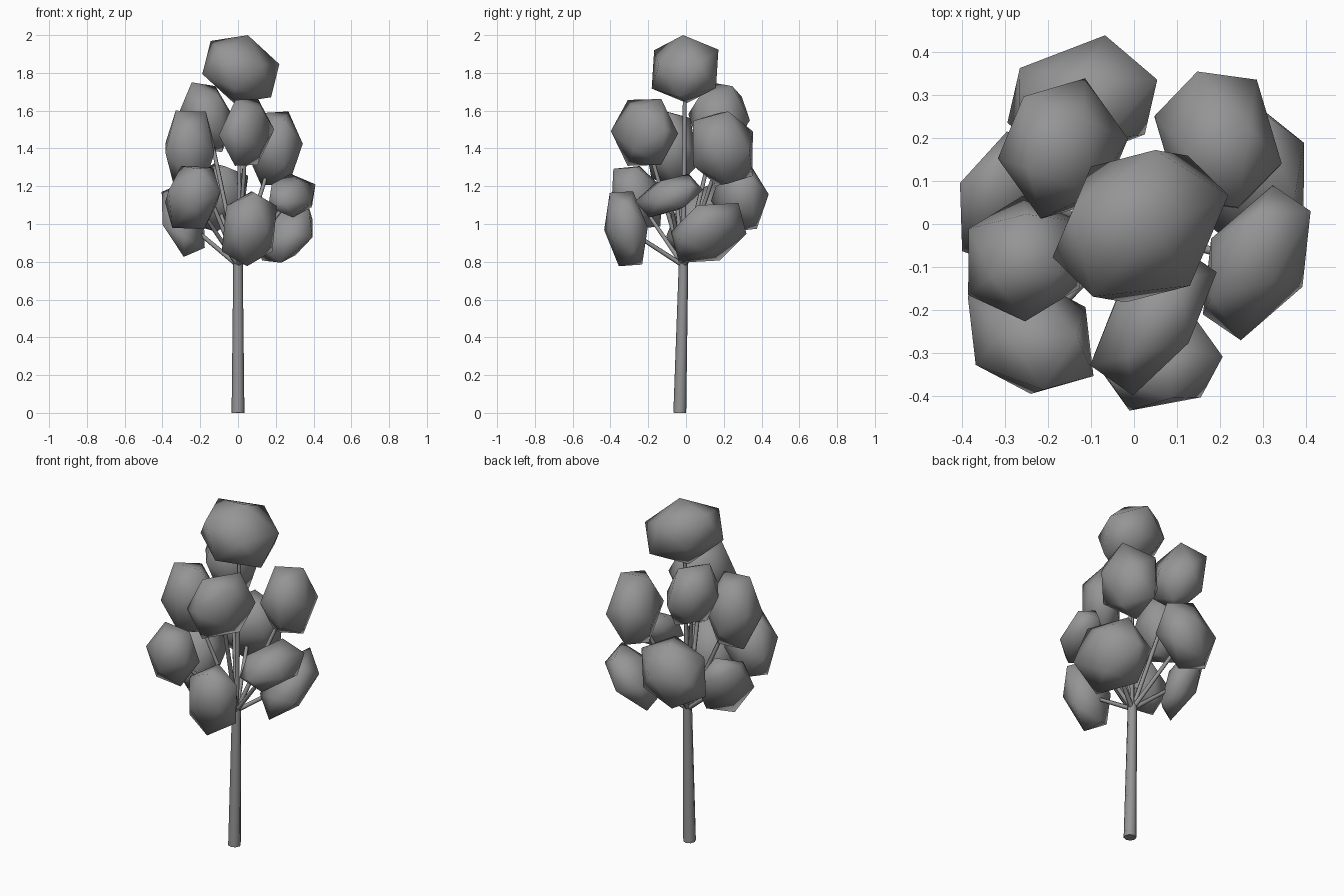
import bpy, bmesh, math
from mathutils import Vector, Matrix

if "Cube" in bpy.data.objects:
    bpy.data.objects.remove(bpy.data.objects["Cube"])

PHI = (1 + math.sqrt(5)) / 2
grey = bpy.data.materials.new("plain grey")
grey.diffuse_color = (0.3, 0.3, 0.3, 1)
grey.use_nodes = True
grey.node_tree.nodes["Principled BSDF"].inputs["Base Color"].default_value = grey.diffuse_color


def finish(bm, name):
    bmesh.ops.recalc_face_normals(bm, faces=bm.faces)
    mesh = bpy.data.meshes.new(name)
    bm.to_mesh(mesh)
    bm.free()
    mesh.materials.append(grey)
    obj = bpy.data.objects.new(name, mesh)
    bpy.context.collection.objects.link(obj)
    bpy.ops.object.select_all(action='DESELECT')
    obj.select_set(True)
    bpy.context.view_layer.objects.active = obj
    return obj


def rod(name, a, b, r1, r2, sides):
    """Tapered rod between two points."""
    a, b = Vector(a), Vector(b)
    bm = bmesh.new()
    bmesh.ops.create_cone(bm, cap_ends=True, segments=sides, radius1=r1, radius2=r2,
                          depth=(b - a).length)
    turn = (b - a).to_track_quat('Z', 'Y').to_matrix().to_4x4()
    bm.transform(Matrix.Translation((a + b) / 2) @ turn)
    finish(bm, name)
    bpy.ops.object.shade_smooth_by_angle(angle=math.radians(60))


def clump(name, center, q1, q2, q3):
    """Smooth stretched icosahedron; q1-q2-q3 are three corners in a row on its rim."""
    center, q1, q2, q3 = (Vector(p) for p in (center, q1, q2, q3))
    w = PHI * (q1 + q3) - q2
    axes = (q1, q2, q3, w, (q1 + q2) / PHI - w, (q1 + w) / PHI - q2)
    bm = bmesh.new()
    for axis in axes:
        bm.verts.new(center + axis)
        bm.verts.new(center - axis)
    bmesh.ops.convex_hull(bm, input=bm.verts)
    finish(bm, name)
    bpy.ops.object.shade_smooth()


# Trunk, leaning slightly back
rod("trunk", (0, -0.033, 0), (0, -0.013, 0.8), 0.034, 0.025, 8)

# Leaf clumps: centre, then three rim corners relative to it
clumps = [
    ((0.015, -0.005, 1.82), (0.204, 0.072, 0.026), (0.037, -0.01, 0.18), (-0.16, 0.031, 0.149)),
    ((0.045, -0.22, 1.485), (0.147, 0.108, 0.015), (0.047, 0.178, -0.007), (-0.08, 0.057, 0.09)),
    ((-0.255, -0.08, 1.4), (0.13, 0.085, 0.02), (0.085, -0.03, 0.195), (-0.075, -0.04, 0.2)),
    ((-0.165, 0.175, 1.565), (-0.08, -0.045, 0.185), (0.045, 0.07, 0.165), (0.151, 0.023, -0.016)),
    ((0.195, 0.195, 1.4), (0.148, -0.055, 0.025), (0.09, 0.14, -0.01), (-0.048, 0.159, 0.09)),
    ((0.285, -0.09, 1.15), (0.037, 0.18, 0.03), (0.125, 0.12, 0.06), (0.106, -0.056, -0.03)),
    ((0.25, 0.12, 0.953), (-0.02, 0.2, -0.005), (0.022, 0.158, 0.158), (0.123, -0.06, 0.146)),
    ((0.06, -0.318, 0.975), (0.122, 0.04, -0.12), (0.146, 0.01, 0.12), (0.027, -0.086, 0.19)),
    ((-0.24, -0.26, 1.14), (0.146, -0.093, 0.026), (0.108, 0, 0.16), (-0.061, 0.016, 0.167)),
    ((-0.29, 0.055, 1.022), (0.109, 0.118, 0.027), (-0.003, 0.096, 0.196), (-0.114, 0.04, 0.148)),
    ((-0.12, 0.285, 1.14), (0.174, 0.05, 0.115), (0.053, 0.153, 0.017), (-0.145, 0.077, 0.007)),
]
# Each clump sits on a thin branch fanning out of the trunk top
for i, (center, q1, q2, q3) in enumerate(clumps, 1):
    clump(f"leaf_clump_{i}", center, q1, q2, q3)
    rod(f"branch_{i}", (0, -0.014, 0.78), center, 0.013, 0.01, 6)
